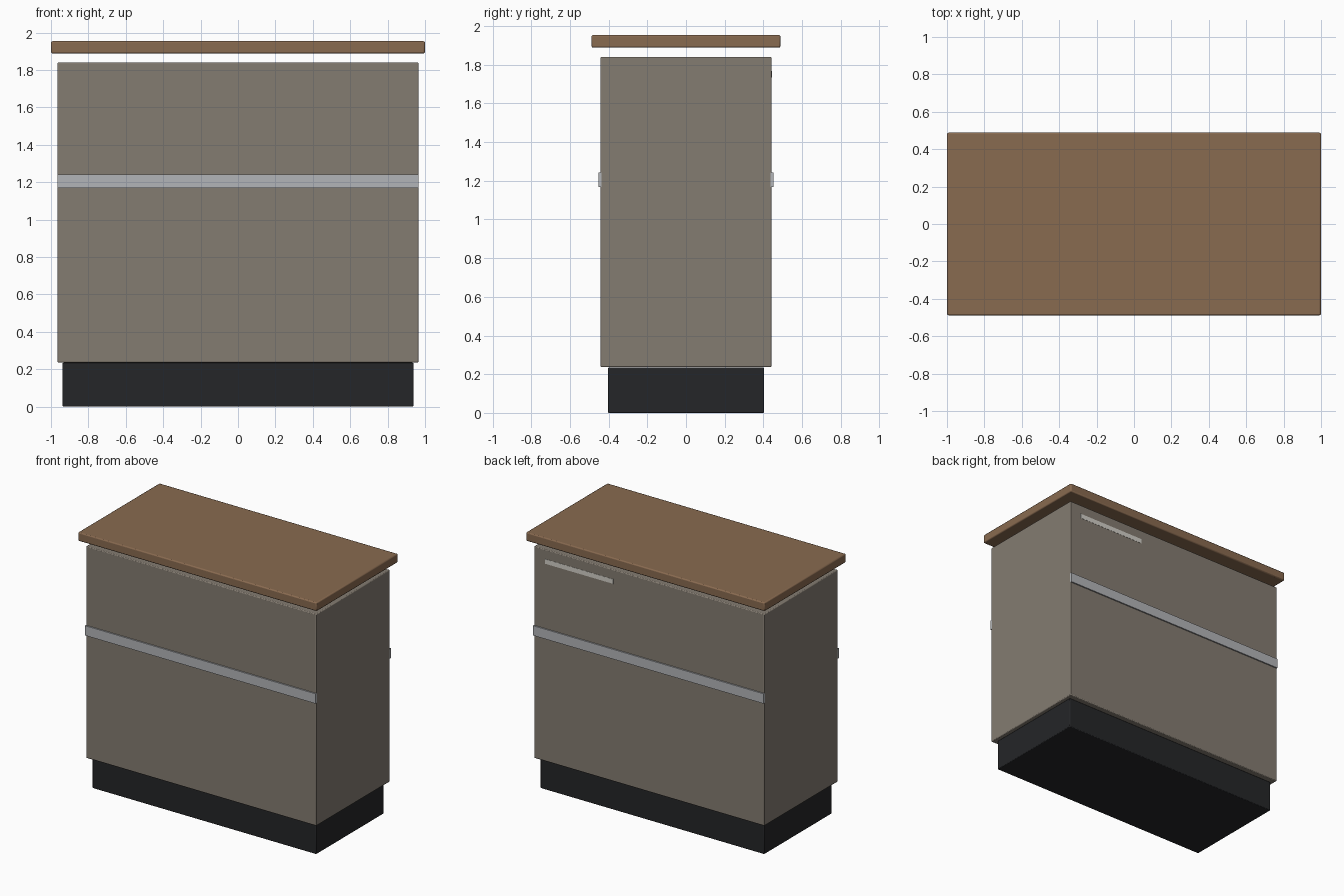
import bpy

if "Cube" in bpy.data.objects:
    bpy.data.objects.remove(bpy.data.objects["Cube"])


def material(name, rgb):
    m = bpy.data.materials.new(name)
    m.diffuse_color = (*rgb, 1)
    m.use_nodes = True
    m.node_tree.nodes["Principled BSDF"].inputs["Base Color"].default_value = m.diffuse_color
    return m


def box(name, x, y, z, mat, bevel=0.0):
    """Box from (min, max) ranges on each axis, with optionally softened edges."""
    size = [b - a for a, b in (x, y, z)]
    mid = [(a + b) / 2 for a, b in (x, y, z)]
    bpy.ops.mesh.primitive_cube_add(size=1, location=mid)
    ob = bpy.context.object
    ob.name = name
    ob.scale = size
    bpy.ops.object.transform_apply(location=False, rotation=False, scale=True)
    ob.data.materials.append(mat)
    if bevel:
        mod = ob.modifiers.new("soft_edges", "BEVEL")
        mod.width = bevel
        mod.segments = 2
    bpy.ops.object.shade_smooth_by_angle()
    return ob


wood = material("wood", (0.25, 0.145, 0.08))
panel = material("taupe_panel", (0.23, 0.2, 0.165))
dark = material("dark_plinth", (0.018, 0.019, 0.021))
metal = material("metal_trim", (0.45, 0.46, 0.48))
pale = material("pale_plate", (0.65, 0.63, 0.58))

# Recessed plinth, cabinet and floating worktop
box("plinth", (-0.938, 0.938), (-0.403, 0.403), (0, 0.235), dark, 0.005)
box("cabinet_body", (-0.965, 0.965), (-0.442, 0.442), (0.236, 1.84), panel, 0.006)
box("worktop", (-1, 1), (-0.488, 0.488), (1.888, 1.954), wood, 0.008)

# Metal trim strip across the front and back
for name, side in (("front_trim", -1), ("back_trim", 1)):
    y = sorted((side * 0.435, side * 0.452))
    box(name, (-0.965, 0.965), y, (1.168, 1.242), metal)

# Thin plate near the top corner of the back
box("back_plate", (0.3, 0.87), (0.438, 0.4435), (1.733, 1.768), pale)
